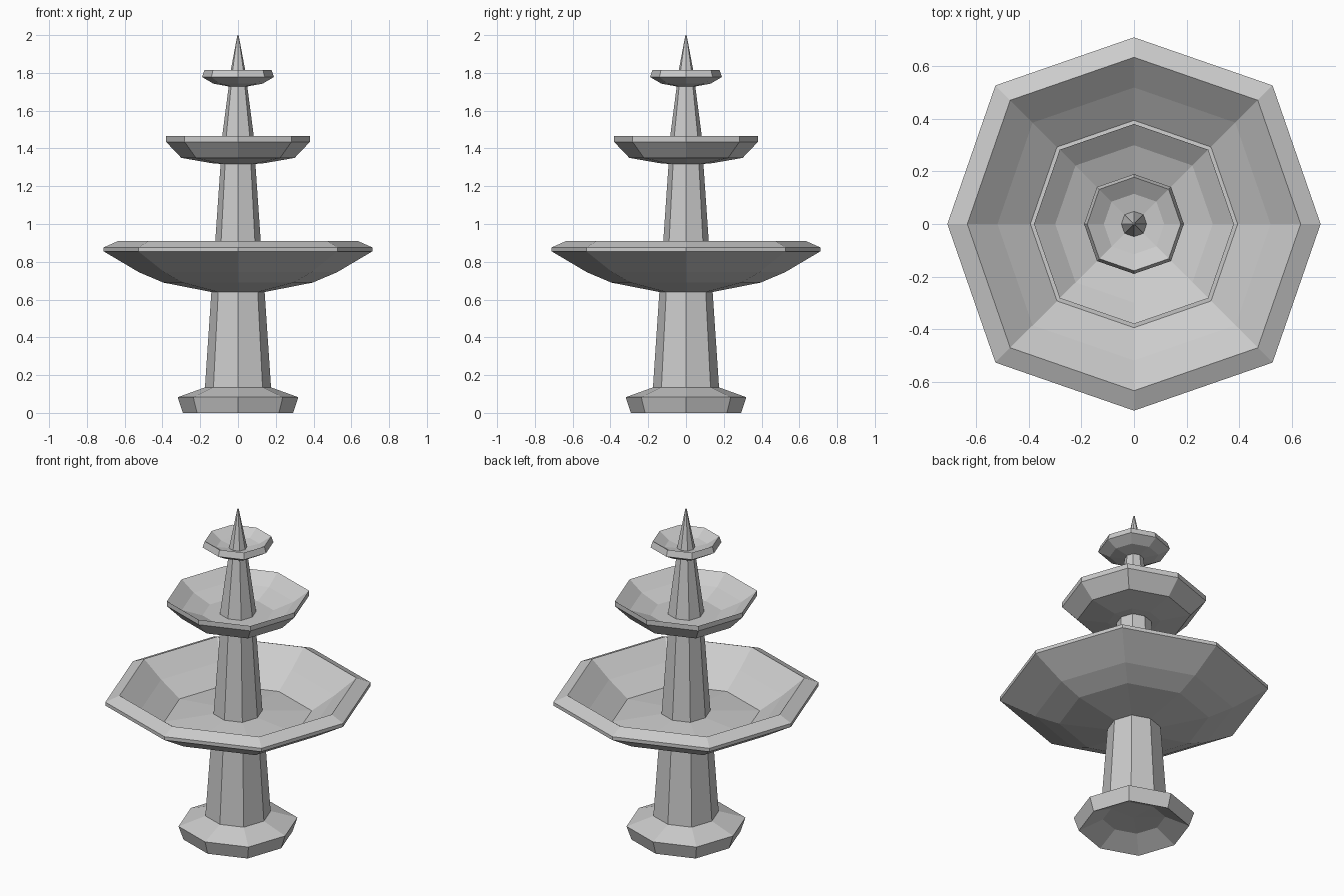
import bpy, bmesh, math

if "Cube" in bpy.data.objects:
    bpy.data.objects.remove(bpy.data.objects["Cube"])

SIDES = 8
DIAGONAL = 1.05  # corners between the axes sit slightly further out


def lathe(name, profile):
    """Revolve (radius, z) points, listed from underside outward and up, into an eight-sided shell."""
    bm = bmesh.new()
    rings = []
    for r, z in profile:
        if r == 0:
            rings.append([bm.verts.new((0, 0, z))] * SIDES)
            continue
        ring = []
        for i in range(SIDES):
            a = math.tau * i / SIDES
            k = r * (DIAGONAL if i % 2 else 1)
            ring.append(bm.verts.new((k * math.cos(a), k * math.sin(a), z)))
        rings.append(ring)
    for low, high in zip(rings, rings[1:]):
        for i in range(SIDES):
            j = (i + 1) % SIDES
            corners = list(dict.fromkeys((low[i], low[j], high[j], high[i])))
            bm.faces.new(corners)
    mesh = bpy.data.meshes.new(name)
    bm.to_mesh(mesh)
    bm.free()
    obj = bpy.data.objects.new(name, mesh)
    bpy.context.collection.objects.link(obj)
    return obj


# Foot with hollowed underside
lathe("base", [(0, 0.068), (0.165, 0.065), (0.292, 0), (0.319, 0.083), (0.175, 0.135)])

# Tapered columns between the bowls
lathe("lower_column", [(0.175, 0.135), (0.141, 0.64)])
lathe("middle_column", [(0.131, 0.755), (0.092, 1.32)])
lathe("upper_column", [(0.097, 1.362), (0.049, 1.73)])

# Three bowls: underside, rim, then inside down to the next column
lathe("large_bowl", [(0.141, 0.64), (0.396, 0.69), (0.525, 0.745), (0.711, 0.855),
                     (0.711, 0.876), (0.635, 0.91), (0.52, 0.815), (0.395, 0.73),
                     (0.131, 0.755)])
lathe("middle_bowl", [(0.092, 1.318), (0.14, 1.322), (0.30, 1.35), (0.381, 1.435),
                      (0.381, 1.465), (0.30, 1.405), (0.19, 1.362), (0.097, 1.362)])
lathe("small_bowl", [(0.049, 1.728), (0.13, 1.743), (0.19, 1.778), (0.178, 1.815),
                     (0.115, 1.775), (0.048, 1.762)])

# Pointed finial
lathe("spire", [(0.048, 1.762), (0.004, 1.997), (0, 2.0)])
